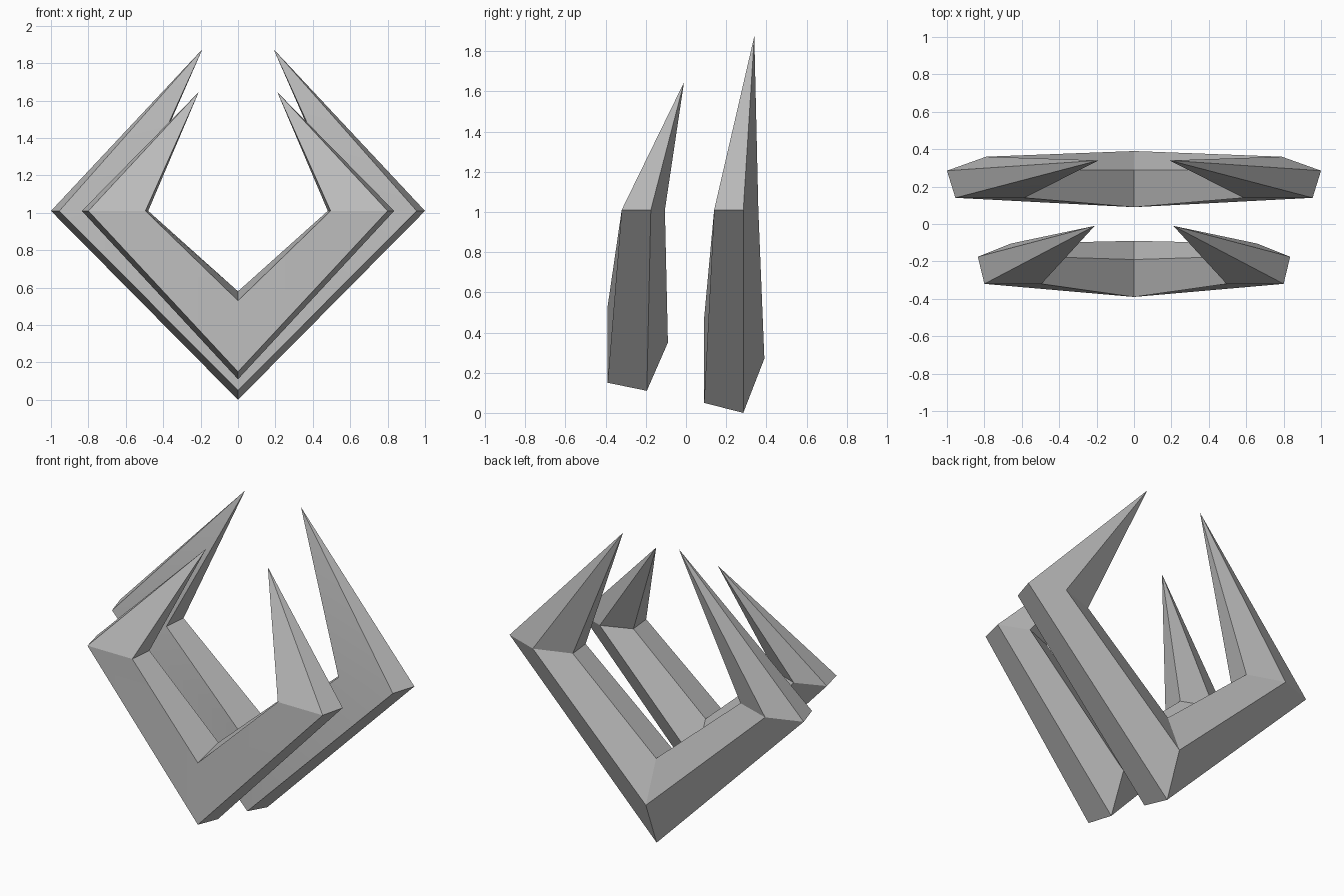
import bpy
import bmesh

cube = bpy.data.objects.get("Cube")
if cube:
    bpy.data.objects.remove(cube, do_unlink=True)

grey = bpy.data.materials.new("plain_grey")
grey.use_nodes = True
colour = (0.5, 0.5, 0.5, 1)
grey.diffuse_color = colour
grey.node_tree.nodes["Principled BSDF"].inputs["Base Color"].default_value = colour

CORNER_Z = 1.01


def chevron(name, corner, keel, tip):
    """Five-sided bar from tip to corner to keel, mirrored to the other tip.
    corner and keel list: front outer, side outer, back ridge, back inner, front inner."""
    bm = bmesh.new()

    def ring(points):
        return [bm.verts.new(p) for p in points]

    left = ring([(x, y, CORNER_Z) for x, y in corner])
    middle = ring([(0, y, z) for y, z in keel])
    right = ring([(-x, y, CORNER_Z) for x, y in corner])
    tips = ring([tip, (-tip[0], tip[1], tip[2])])

    for i in range(len(corner)):
        j = (i + 1) % len(corner)
        # lower arms
        for a, b in ((left, middle), (middle, right)):
            bm.faces.new((a[i], a[j], b[j], b[i]))
        # pointed upper spikes
        bm.faces.new((tips[0], left[j], left[i]))
        bm.faces.new((tips[1], right[i], right[j]))

    bmesh.ops.recalc_face_normals(bm, faces=bm.faces)
    mesh = bpy.data.meshes.new(name)
    bm.to_mesh(mesh)
    bm.free()
    mesh.materials.append(grey)
    obj = bpy.data.objects.new(name, mesh)
    bpy.context.collection.objects.link(obj)
    bpy.ops.object.select_all(action="DESELECT")
    obj.select_set(True)
    bpy.context.view_layer.objects.active = obj
    bpy.ops.object.shade_smooth_by_angle(angle=0.4)


# Smaller chevron in front
chevron("front_chevron",
        corner=[(0.80, -0.32), (0.835, -0.175), (0.66, -0.105), (0.48, -0.175), (0.495, -0.32)],
        keel=[(-0.39, 0.15), (-0.195, 0.11), (-0.09, 0.35), (-0.19, 0.58), (-0.39, 0.53)],
        tip=(0.21, -0.01, 1.645))

# Larger chevron behind
chevron("back_chevron",
        corner=[(0.955, 0.14), (1.0, 0.285), (0.79, 0.36), (0.57, 0.285), (0.585, 0.14)],
        keel=[(0.09, 0.05), (0.285, 0.0), (0.39, 0.27), (0.29, 0.52), (0.09, 0.47)],
        tip=(0.19, 0.34, 1.875))
